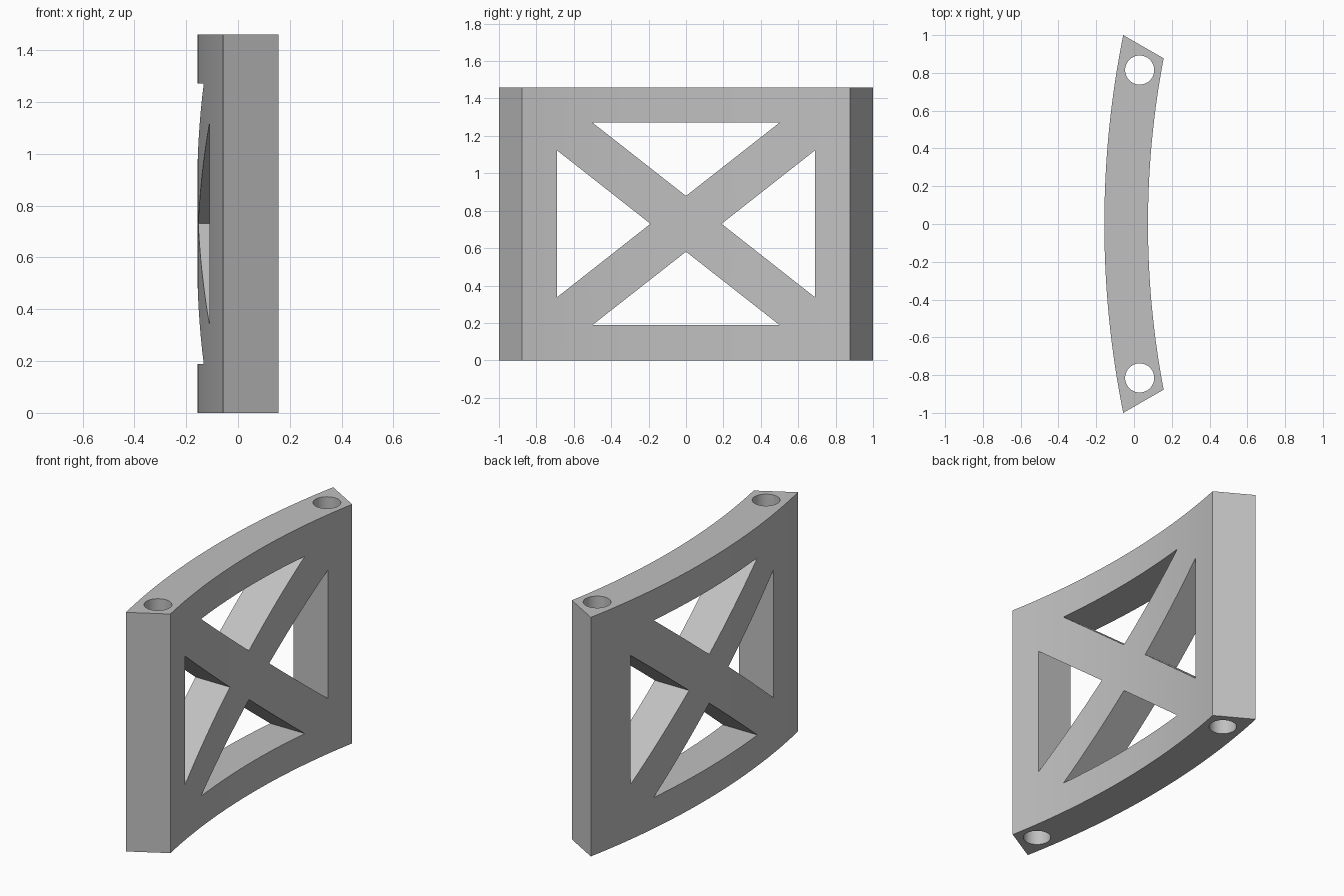
import bpy
import bmesh
import math

default = bpy.data.objects.get("Cube")
if default:
    bpy.data.objects.remove(default, do_unlink=True)

HEIGHT = 1.46
MID = HEIGHT / 2
STEPS = 32

grey = bpy.data.materials.new("plain grey")
grey.use_nodes = True
colour = (0.53, 0.53, 0.53, 1)
grey.diffuse_color = colour
grey.node_tree.nodes["Principled BSDF"].inputs["Base Color"].default_value = colour


def prism(name, points, offset):
    """Extrude a flat outline of 3D points along an offset."""
    bm = bmesh.new()
    face = bm.faces.new([bm.verts.new(p) for p in points])
    moved = bmesh.ops.extrude_face_region(bm, geom=[face])["geom"]
    verts = [g for g in moved if isinstance(g, bmesh.types.BMVert)]
    bmesh.ops.translate(bm, verts=verts, vec=offset)
    bmesh.ops.recalc_face_normals(bm, faces=bm.faces)
    mesh = bpy.data.meshes.new(name)
    bm.to_mesh(mesh)
    bm.free()
    mesh.materials.append(grey)
    obj = bpy.data.objects.new(name, mesh)
    bpy.context.collection.objects.link(obj)
    return obj


def arc(mid_x, end_x, half):
    """Shallow arc through (mid_x, 0) and (end_x, +-half)."""
    rise = end_x - mid_x
    radius = (half ** 2 + rise ** 2) / (2 * rise)
    sweep = math.asin(half / radius)
    angles = [sweep * (2 * i / STEPS - 1) for i in range(STEPS + 1)]
    return [(mid_x + radius * (1 - math.cos(a)), radius * math.sin(a), 0) for a in angles]


# Curved panel with angled ends
outline = arc(-0.157, -0.057, 1.0) + arc(0.074, 0.157, 0.877)[::-1]
panel = prism("curved_panel", outline, (0, 0, HEIGHT))

# Triangular windows and vertical pin holes
cutters = []
for side in (-1, 1):
    upright = [(0.69, 0.393), (0.19, 0), (0.69, -0.393)]
    level = [(0.5, 0.541), (0, 0.149), (-0.5, 0.541)]
    cutters.append(prism("side_window_cutter",
                         [(-0.5, side * y, MID + z) for y, z in upright], (1, 0, 0)))
    cutters.append(prism("level_window_cutter",
                         [(-0.5, y, MID + side * z) for y, z in level], (1, 0, 0)))
    ring = [(0.03 + 0.077 * math.cos(math.tau * i / 48),
             side * 0.815 + 0.077 * math.sin(math.tau * i / 48), -0.2) for i in range(48)]
    cutters.append(prism("pin_hole_cutter", ring, (0, 0, HEIGHT + 0.4)))

bpy.context.view_layer.objects.active = panel
panel.select_set(True)
for cutter in cutters:
    cutter.hide_render = True
    cut = panel.modifiers.new("cut", 'BOOLEAN')
    cut.operation = 'DIFFERENCE'
    cut.solver = 'EXACT'
    cut.object = cutter
    bpy.ops.object.modifier_apply(modifier=cut.name)
    bpy.data.objects.remove(cutter, do_unlink=True)

# Soft curved faces with crisp edges
bpy.ops.object.shade_smooth_by_angle(angle=math.radians(20))
